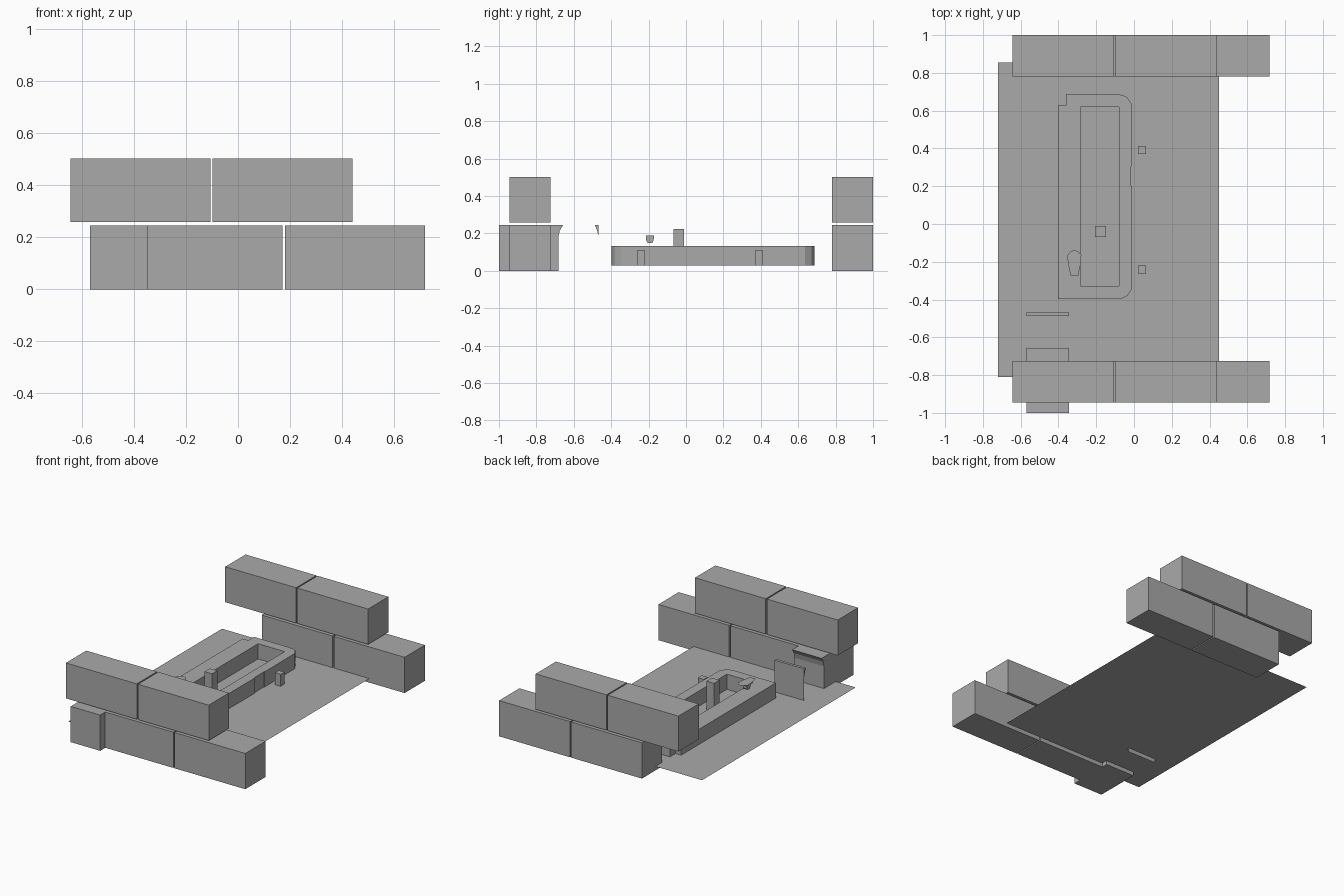
import bpy, bmesh

if "Cube" in bpy.data.objects:
    bpy.data.objects.remove(bpy.data.objects["Cube"])

grey = bpy.data.materials.new("concrete grey")
grey.diffuse_color = (0.4, 0.4, 0.4, 1)
grey.use_nodes = True
grey.node_tree.nodes["Principled BSDF"].inputs["Base Color"].default_value = grey.diffuse_color


def finish(name, bm):
    bmesh.ops.recalc_face_normals(bm, faces=bm.faces)
    me = bpy.data.meshes.new(name)
    bm.to_mesh(me)
    bm.free()
    me.materials.append(grey)
    ob = bpy.data.objects.new(name, me)
    bpy.context.collection.objects.link(ob)
    return ob


def extrude(name, pts, vec):
    """Solid made by pushing a flat outline along a vector; no vector gives a flat sheet."""
    bm = bmesh.new()
    face = bm.faces.new([bm.verts.new(p) for p in pts])
    if vec:
        top = bmesh.ops.extrude_face_region(bm, geom=[face], use_keep_orig=True)["geom"]
        bmesh.ops.translate(bm, vec=vec, verts=[v for v in top if isinstance(v, bmesh.types.BMVert)])
    return finish(name, bm)


def box(name, x0, x1, y0, y1, z0, z1):
    pts = [(x0, y0, z0), (x1, y0, z0), (x1, y1, z0), (x0, y1, z0)]
    return extrude(name, pts, (0, 0, z1 - z0))


# Two walls of staggered long blocks
L = 0.537
for side, y in (("front", -0.945), ("back", 0.78)):
    for row, z0, z1, starts in (("lower", 0, 0.245, (-0.366, 0.18)),
                                ("upper", 0.259, 0.502, (-0.643, -0.097))):
        for i, x in enumerate(starts):
            box(f"{side}_{row}_block_{i + 1}", x, x + L, y, y + 0.22, z0, z1)

# Flat floor sheet
G = 0.028
extrude("floor", [(-0.72, -0.81, G), (0.45, -0.81, G), (0.45, 0.855, G), (-0.72, 0.855, G)], None)

# Gate post with a flared lip at the top
lip = [(-1, 0), (-0.683, 0), (-0.683, 0.18), (-0.675, 0.215), (-0.657, 0.245), (-1, 0.245)]
extrude("gate_post", [(-0.568, y, z) for y, z in lip], (0.223, 0, 0))

# Thin upright panel with a lip facing the post
panel_lip = [(-0.469, 0), (-0.468, 0.0), (-0.468, 0.245), (-0.487, 0.245), (-0.475, 0.215), (-0.469, 0.19)]
extrude("upright_panel", [(-0.568, y, z) for y, z in panel_lip], (0.223, 0, 0))

# Counter ring: outer outline with rounded right corners, hole cut through
outer = [(-0.403, -0.398), (-0.10, -0.398), (-0.06, -0.393), (-0.035, -0.38), (-0.012, -0.345),
         (-0.010, 0.20), (-0.016, 0.20), (-0.016, 0.305), (-0.012, 0.305), (-0.013, 0.635),
         (-0.035, 0.67), (-0.06, 0.683), (-0.11, 0.688), (-0.36, 0.688), (-0.36, 0.627), (-0.403, 0.627)]
ring = extrude("counter_ring", [(x, y, G) for x, y in outer], (0, 0, 0.104))
hole = box("counter_cutter", -0.282, -0.08, -0.328, 0.62, -0.1, 0.3)
hole.hide_render = True
hole.hide_viewport = True
cut = ring.modifiers.new("hole", "BOOLEAN")
cut.object = hole
cut.solver = "EXACT"

# Pillar inside the ring and two stools beside it
box("pillar", -0.206, -0.149, -0.068, -0.01, G, 0.224)
for i, y in enumerate((-0.262, 0.37)):
    box(f"stool_{i + 1}", 0.02, 0.064, y, y + 0.042, G, 0.11)

# Small tapered tray on a stem
tray = [(-0.352, -0.165), (-0.335, -0.145), (-0.315, -0.138), (-0.295, -0.145), (-0.279, -0.165),
        (-0.282, -0.21), (-0.295, -0.272), (-0.335, -0.272), (-0.35, -0.21)]
extrude("tray", [(x, y, 0.19) for x, y in tray], None)
stem = [(-0.215, 0.19), (-0.213, 0.162), (-0.205, 0.15), (-0.18, 0.15), (-0.173, 0.162), (-0.171, 0.19)]
extrude("tray_stem", [(-0.34, y, z) for y, z in stem], (0.028, 0, 0))
